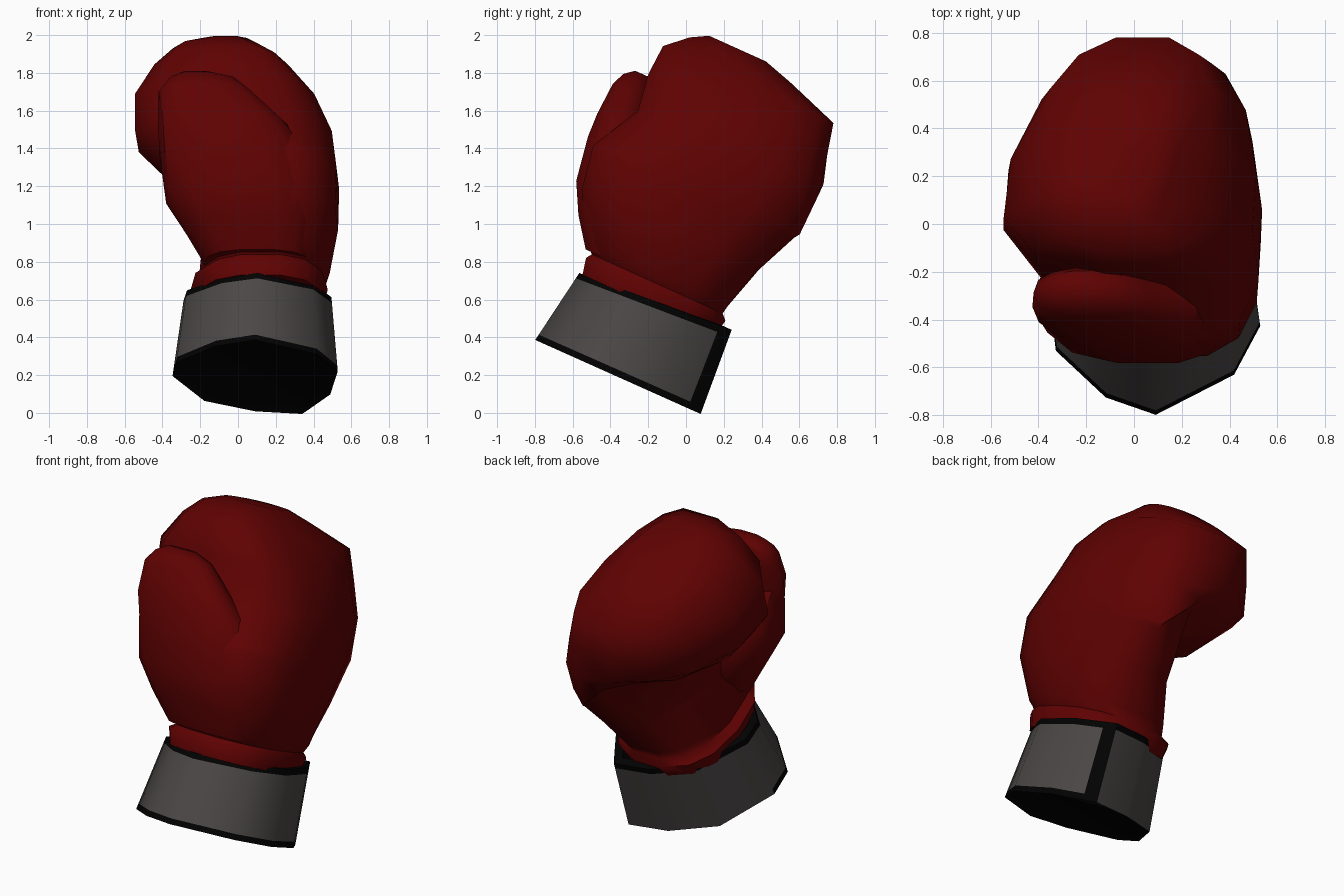
import bpy, bmesh, math
from mathutils import Matrix, Vector

cube = bpy.data.objects.get("Cube")
if cube:
    bpy.data.objects.remove(cube, do_unlink=True)


def material(name, rgb):
    m = bpy.data.materials.new(name)
    m.use_nodes = True
    m.diffuse_color = (*rgb, 1)
    m.node_tree.nodes["Principled BSDF"].inputs["Base Color"].default_value = (*rgb, 1)
    return m


RED = material("red leather", (0.115, 0.0005, 0.0005))
GREY = material("grey strap", (0.07, 0.064, 0.062))
BLACK = material("black trim", (0.0005, 0.0005, 0.0005))

# The glove is built upright around its own axis, then leaned back
LEAN = Matrix.Rotation(math.radians(-24.3), 4, 'X') @ Matrix.Translation((0, -0.43, 0))


def loft(name, rings, mats, rule=None, angle=40):
    """Skin a stack of equal-length rings and cap both ends."""
    bm = bmesh.new()
    stack = [[bm.verts.new(p) for p in ring] for ring in rings]
    n = len(stack[0])
    for level, (low, high) in enumerate(zip(stack, stack[1:])):
        for i in range(n):
            j = (i + 1) % n
            face = bm.faces.new((low[i], low[j], high[j], high[i]))
            if rule:
                face.material_index = rule(level, i)
    for cap in (stack[0][::-1], stack[-1]):
        bm.faces.new(cap).material_index = len(mats) - 1
    bmesh.ops.recalc_face_normals(bm, faces=bm.faces)
    bm.transform(LEAN)
    mesh = bpy.data.meshes.new(name)
    bm.to_mesh(mesh)
    bm.free()
    for m in mats:
        mesh.materials.append(m)
    ob = bpy.data.objects.new(name, mesh)
    bpy.context.collection.objects.link(ob)
    bpy.ops.object.select_all(action='DESELECT')
    ob.select_set(True)
    bpy.context.view_layer.objects.active = ob
    bpy.ops.object.shade_smooth_by_angle(angle=math.radians(angle))


def soft(v):
    return math.copysign(abs(v) ** 0.8, v)


def section(h, palm, back, y0, y1, mid, lift=0, n=14):
    """Rounded section with flat ends; palm and back are (thumb side, little-finger side) limits."""
    ring = []
    for i in range(n):
        a = math.tau * (i + 0.5) / n
        c, s = soft(math.cos(a) / math.cos(math.pi / n)), soft(math.sin(a))
        side = back if s > 0 else palm
        limit = side[0] + (side[1] - side[0]) * (c + 1) / 2
        rise = lift * max(0, c) ** 2 * max(0, -s) ** 0.5
        ring.append(Vector((mid + abs(s) * (limit - mid),
                            (y0 + y1) / 2 + c * (y1 - y0) / 2, h + rise)))
    return ring


# Hand: wrist folds, palm, step out to the curled fingers, knuckles
hand = [
    (0.44, (-0.23, -0.23), (0.46, 0.45), -0.37, 0.40, 0.12),
    (0.53, (-0.26, -0.24), (0.48, 0.47), -0.39, 0.42, 0.12),
    (0.56, (-0.21, -0.18), (0.46, 0.45), -0.37, 0.39, 0.12),
    (0.61, (-0.24, -0.17), (0.49, 0.48), -0.42, 0.40, 0.14),
    (0.85, (-0.32, -0.04), (0.55, 0.51), -0.56, 0.47, 0.20),
    (1.08, (-0.35, 0.02), (0.56, 0.51), -0.60, 0.57, 0.20, 0.3),
    (1.11, (-0.50, -0.15), (0.56, 0.51), -0.59, 0.59, 0.19, 0.36),
    (1.35, (-0.68, -0.37), (0.54, 0.48), -0.46, 0.595, 0.16, 0.1),
    (1.55, (-0.68, -0.35), (0.43, 0.43), -0.49, 0.55, 0.10),
    (1.72, (-0.53, -0.34), (0.25, 0.39), -0.48, 0.51, 0.04),
    (1.82, (-0.40, -0.28), (0.13, 0.22), -0.37, 0.22, -0.04),
    (1.87, (-0.25, -0.18), (0.09, 0.13), -0.28, 0.05, -0.06),
]
loft("hand", [section(*r) for r in hand], [RED], angle=60)

# Thumb: broad root sunk into the hand, narrowing towards the palm side at the tip
thumb = [
    (0.57, (-0.18, -0.18), (0.38, 0.38), -0.41, -0.05, 0.10),
    (0.72, (-0.31, -0.24), (0.42, 0.42), -0.52, -0.04, 0.10),
    (0.88, (-0.42, -0.34), (0.43, 0.43), -0.605, -0.02, 0.08),
    (1.12, (-0.43, -0.40), (0.36, 0.40), -0.645, -0.15, 0.0),
    (1.25, (-0.43, -0.42), (0.25, 0.27), -0.65, -0.38, -0.06),
    (1.43, (-0.42, -0.42), (0.07, 0.07), -0.64, -0.42, -0.18),
    (1.50, (-0.37, -0.37), (-0.01, -0.01), -0.61, -0.45, -0.20),
    (1.54, (-0.31, -0.31), (-0.13, -0.13), -0.56, -0.48, -0.22),
]
loft("thumb", [section(*r) for r in thumb], [RED])

# Cuff: faceted tube with grey strap, dark edging and a dark closing strip
outline = [(0.09, -0.46), (0.42, -0.275), (0.53, -0.05), (0.49, 0.25), (0.385, 0.43),
           (0.34, 0.505), (0.09, 0.47), (-0.18, 0.335), (-0.35, 0.01), (-0.33, -0.165),
           (-0.12, -0.38)]
STRIP = 4


def cuff_ring(h, shrink=1.0):
    t = h / 0.47
    k = (1 - 0.11 * t) * shrink
    return [Vector((0.1 + (x - 0.1) * k + 0.012 * t, y * k + 0.02 * t, h + 0.06 * y * t))
            for x, y in outline]


def cuff_colour(level, i):
    open_side = 5 <= i <= 7
    if i == STRIP or level in (0, 3, 4, 5):
        return 1
    return 1 if level == 1 and not open_side else 0


levels = [(0.05, 0.9), (0.025, 1), (0.06, 1), (0.435, 1), (0.47, 1), (0.47, 0.88), (0.42, 0.82)]
loft("cuff", [cuff_ring(*l) for l in levels], [GREY, BLACK], cuff_colour, 55)
